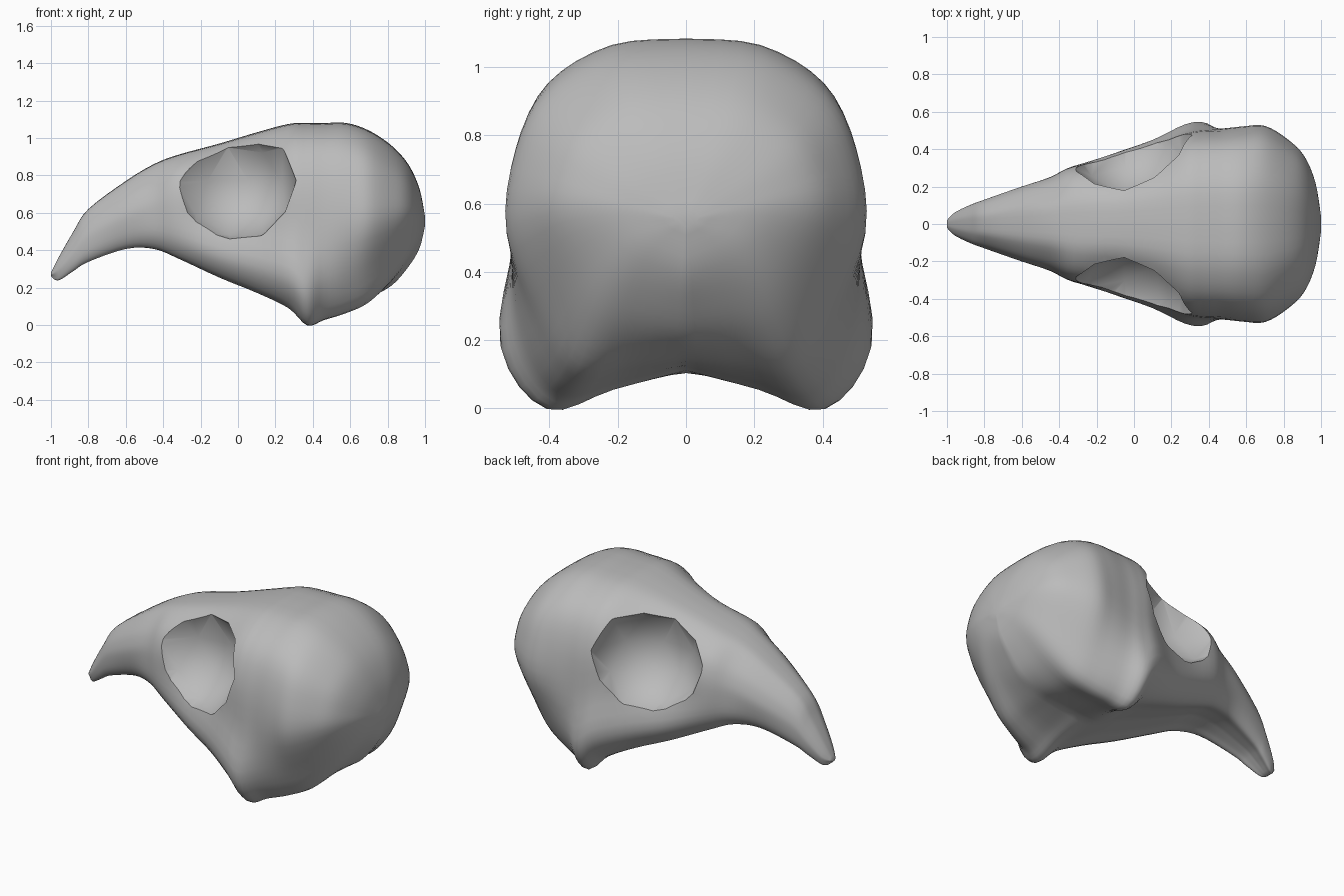
import bpy, bmesh
from mathutils import Vector

if "Cube" in bpy.data.objects:
    bpy.data.objects.remove(bpy.data.objects["Cube"])

bone = bpy.data.materials.new("bone grey")
bone.use_nodes = True
color = (0.5, 0.5, 0.5, 1)
bone.diffuse_color = color
bone.node_tree.nodes["Principled BSDF"].inputs["Base Color"].default_value = color


def smooth_path(points, steps):
    """Catmull-Rom samples running through every point."""
    pts = [Vector(p) for p in points]
    pts = [pts[0]] + pts + [pts[-1]]
    out = []
    for a, b, c, d in zip(pts, pts[1:], pts[2:], pts[3:]):
        for i in range(steps):
            t = i / steps
            out.append(b + (c - a) * t / 2
                       + (a - b * 2.5 + c * 2 - d / 2) * t * t
                       + (b * 3 - a - c * 3 + d) * t ** 3 / 2)
    return out + [pts[-1]]


def cross_section(station):
    """Closed ring: domed roof, flat sides, lower corners and hollow underside."""
    x, top, corner, centre, side, low, drop = station
    h = top - corner
    half = [(0, top), (side * .42, top - h * drop / 7),
            (side * .78, top - h * drop), (side * .95, top - h * (drop + .18)),
            (side, top - h * .57), (low, corner + h * .16),
            (low * .76, corner), (low * .4, corner + (centre - corner) * .5),
            (0, centre)]
    half = smooth_path(half, 4)
    ring = half + [Vector((-p.x, p.y)) for p in half[-2:0:-1]]
    return [(x, p.x, p.y) for p in ring]


# Skull and beak: x, top, lower corner, underside centre, side, low side, roof drop
stations = [
    (-1, .28, .26, .26, .02, .01, .2),
    (-.96, .36, .24, .24, .06, .05, .2),
    (-.88, .5, .29, .3, .1, .09, .2),
    (-.8, .62, .34, .35, .13, .12, .2),
    (-.6, .77, .41, .42, .2, .18, .2),
    (-.45, .86, .41, .43, .25, .24, .2),
    (-.32, .91, .36, .38, .31, .3, .15),
    (-.1, .97, .26, .28, .34, .38, .17),
    (.1, 1.03, .18, .2, .41, .45, .16),
    (.27, 1.075, .1, .11, .49, .53, .13),
    (.37, 1.08, 0, .11, .51, .54, .12),
    (.46, 1.08, .03, .12, .51, .49, .12),
    (.58, 1.08, .07, .13, .52, .45, .13),
    (.7, 1.04, .13, .15, .52, .41, .14),
    (.82, .96, .25, .21, .45, .35, .16),
    (.91, .86, .37, .31, .36, .28, .17),
    (.97, .73, .47, .41, .22, .18, .2),
    (1, .58, .54, .53, .04, .03, .2),
]

bm = bmesh.new()
rings = [[bm.verts.new(co) for co in cross_section(s)]
         for s in smooth_path(stations, 4)]
for near, far in zip(rings, rings[1:]):
    for i in range(len(near)):
        bm.faces.new((near[i - 1], near[i], far[i], far[i - 1]))
bm.faces.new(rings[0])
bm.faces.new(rings[-1])
bmesh.ops.recalc_face_normals(bm, faces=bm.faces)
mesh = bpy.data.meshes.new("skull_with_beak")
bm.to_mesh(mesh)
bm.free()
mesh.materials.append(bone)
skull = bpy.data.objects.new("skull_with_beak", mesh)
bpy.context.collection.objects.link(skull)

# Eye sockets, cut as coarse hollows on both sides
for name, sign in (("left", 1), ("right", -1)):
    bpy.ops.mesh.primitive_ico_sphere_add(
        subdivisions=2, radius=1, location=(-.04, sign * .5, .77),
        rotation=(0, 0, sign * .25))
    socket = bpy.context.object
    socket.name = name + "_socket_cutter"
    socket.scale = (.35, .38, .34)
    socket.data.materials.append(bone)
    socket.hide_render = True
    socket.hide_set(True)
    cut = skull.modifiers.new(name + " eye socket", "BOOLEAN")
    cut.operation = "DIFFERENCE"
    cut.object = socket
    cut.solver = "EXACT"

# Bake the cuts, remove the cutters and smooth the bone
bpy.ops.object.select_all(action="DESELECT")
bpy.context.view_layer.objects.active = skull
skull.select_set(True)
for modifier in list(skull.modifiers):
    cutter = modifier.object
    bpy.ops.object.modifier_apply(modifier=modifier.name)
    bpy.data.objects.remove(cutter)
bpy.ops.object.shade_smooth_by_angle(angle=.7)
